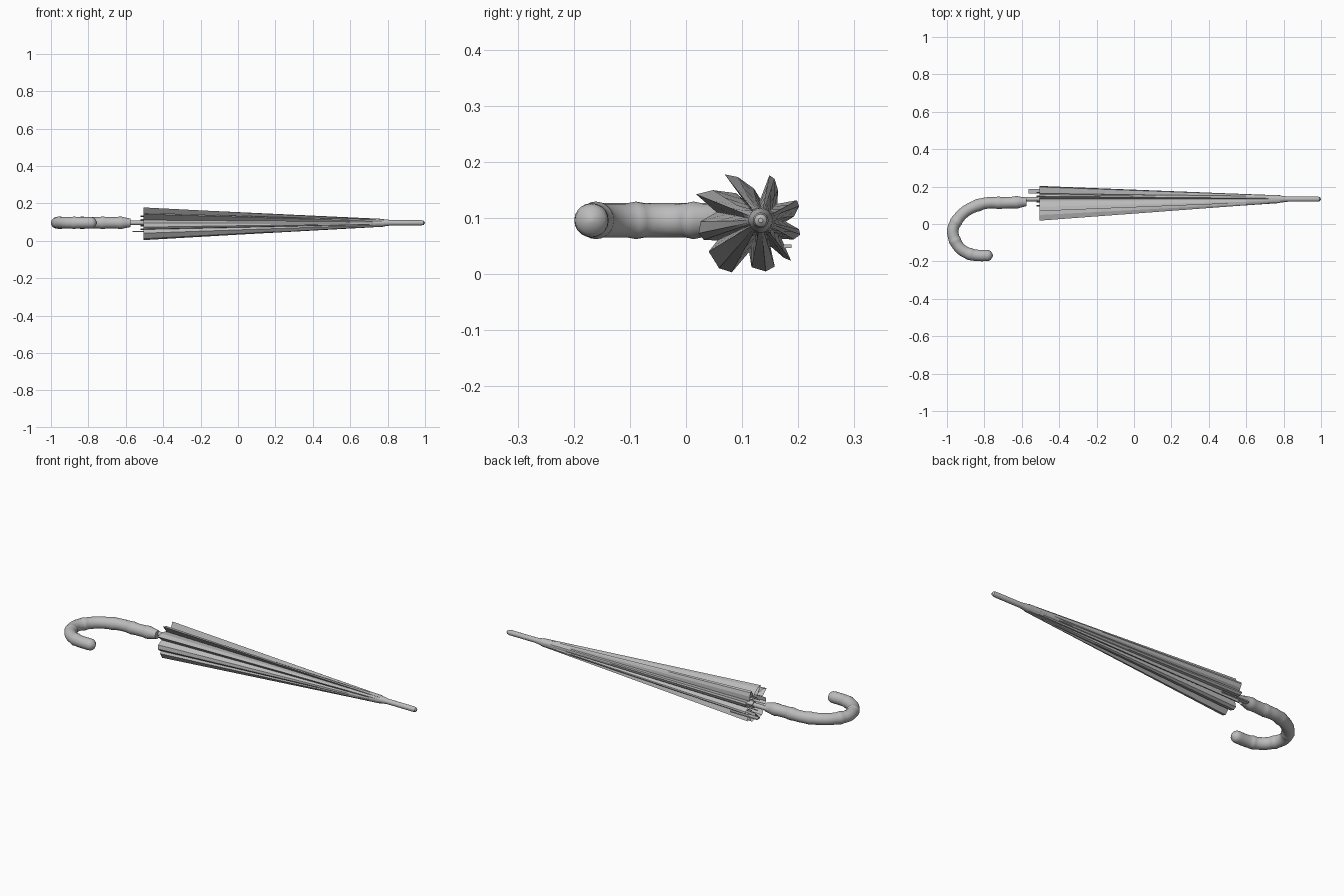
import bpy, bmesh, math
from mathutils import Vector

cube = bpy.data.objects.get("Cube")
if cube:
    bpy.data.objects.remove(cube, do_unlink=True)

AXIS = Vector((0, 0.133, 0.096))

grey = bpy.data.materials.new("plain_grey")
grey.use_nodes = True
grey.diffuse_color = (0.5, 0.5, 0.5, 1)
grey.node_tree.nodes["Principled BSDF"].inputs["Base Color"].default_value = (0.5, 0.5, 0.5, 1)


def loft(name, rings, caps=True, angle=35):
    """Skin a list of equal-length closed rings."""
    bm = bmesh.new()
    loops = [[bm.verts.new(p) for p in ring] for ring in rings]
    n = len(loops[0])
    for a, b in zip(loops, loops[1:]):
        for i in range(n):
            j = (i + 1) % n
            bm.faces.new((a[i], a[j], b[j], b[i]))
    if caps:
        bm.faces.new(loops[0][::-1])
        bm.faces.new(loops[-1])
    bmesh.ops.recalc_face_normals(bm, faces=bm.faces)
    mesh = bpy.data.meshes.new(name)
    bm.to_mesh(mesh)
    bm.free()
    mesh.materials.append(grey)
    obj = bpy.data.objects.new(name, mesh)
    bpy.context.collection.objects.link(obj)
    bpy.ops.object.select_all(action='DESELECT')
    obj.select_set(True)
    bpy.context.view_layer.objects.active = obj
    bpy.ops.object.shade_smooth_by_angle(angle=math.radians(angle))
    return obj


def polar(x, deg, r):
    a = math.radians(deg)
    return AXIS + Vector((x, r * math.cos(a), r * math.sin(a)))


def lathe(name, profile, sides=20):
    return loft(name, [[polar(x, 360 * i / sides, r) for i in range(sides)] for x, r in profile])


# Shaft, metal tip and the collar gathering the cloth
lathe("shaft", [(-0.62, 0.012), (0.8, 0.012)])
lathe("ferrule", [(0.7, 0.022), (0.76, 0.021), (0.79, 0.018), (0.82, 0.014), (0.98, 0.014),
                  (0.993, 0.011), (0.999, 0.004)])

# Folded canopy: each pleat is start angle, start radius, end angle, end radius, valley radius
pleats = [(128, 0.104, 102, 0.058, 0.038), (79, 0.082, 60, 0.062, 0.042),
          (29, 0.074, 7, 0.06, 0.045), (-13, 0.07, -30, 0.068, 0.05),
          (-53, 0.09, -66, 0.055, 0.05), (-73, 0.086, -101, 0.085, 0.06),
          (-119, 0.106, -149, 0.108, 0.085), (-161, 0.107, -179, 0.107, 0.08),
          (-202, 0.124, -228, 0.065, 0.05)]
section = []
for k, (a0, r0, a1, r1, valley) in enumerate(pleats):
    following = pleats[(k + 1) % len(pleats)][0]
    if following > a1:
        following -= 360
    section += [(a0, r0), (a0 * 0.6 + a1 * 0.4, (r0 + r1) / 2 + 0.006), (a1, r1),
                ((a1 + following) / 2, valley)]


def canopy_ring(x):
    t = (x + 0.505) / 1.285
    ring = []
    for a, r in section:
        r = r * (1 - t) + 0.021 * t
        ring.append(polar(x, a, r))
    return ring


loft("canopy", [canopy_ring(x) for x in (-0.505, -0.1, 0.3, 0.6, 0.72, 0.78)], caps=False, angle=15)

# Tie strap end poking out behind the canopy
loft("tie_strap", [[Vector((x, 0.133 + dy, 0.05 + dz)) for dy, dz in
                    ((0.03, -0.003), (0.055, -0.003), (0.055, 0.003), (0.03, 0.003))]
                   for x in (-0.565, -0.4)])

# Ribs under the cloth and the runner that slides on the shaft
for i in range(8):
    a = i * 45 + 20
    loft(f"rib_{i + 1}", [[polar(x, a, r) + Vector((0, 0.003 * math.cos(k * math.pi / 2),
                                                   0.003 * math.sin(k * math.pi / 2)))
                           for k in range(4)] for x, r in ((-0.52, 0.038), (0.7, 0.014))])
lathe("runner", [(-0.51, 0.017), (-0.44, 0.017), (-0.43, 0.022), (-0.41, 0.022)])

# Crook handle: smooth path with bamboo-like knots
path = [Vector(p) for p in ((-0.52, 0.124), (-0.575, 0.119), (-0.69, 0.113), (-0.8, 0.11),
                            (-0.9, 0.068), (-0.958, 0), (-0.967, -0.06), (-0.93, -0.13),
                            (-0.86, -0.165), (-0.755, -0.168), (-0.65, -0.168))]
STEPS = 10
spine = []
for i in range(1, len(path) - 2):
    p0, p1, p2, p3 = path[i - 1:i + 3]
    for s in range(STEPS):
        t = s / STEPS
        spine.append(0.5 * (2 * p1 + (p2 - p0) * t + (2 * p0 - 5 * p1 + 4 * p2 - p3) * t ** 2
                            + (3 * p1 - p0 - 3 * p2 + p3) * t ** 3))
spine.append(path[-2])
knots = (5, 13, 23, 38, 54, 68)
rings = []
last = len(spine) - 1
for i, p in enumerate(spine):
    d = (spine[min(i + 1, last)] - spine[max(i - 1, 0)]).normalized()
    r = 0.0305 + 0.003 * max(math.exp(-(i - k) ** 2 / 1.5) for k in knots)
    r *= min(1, 0.75 + i * 0.06)
    gap = (p - spine[-1]).length
    if gap < 0.03:
        r *= math.sqrt(max(0.03, 1 - (1 - gap / 0.03) ** 2))
    rings.append([Vector((p.x - d.y * r * math.cos(a), p.y + d.x * r * math.cos(a),
                          AXIS.z + r * math.sin(a)))
                  for a in (math.tau * k / 20 for k in range(20))])
loft("handle", rings, angle=50)
